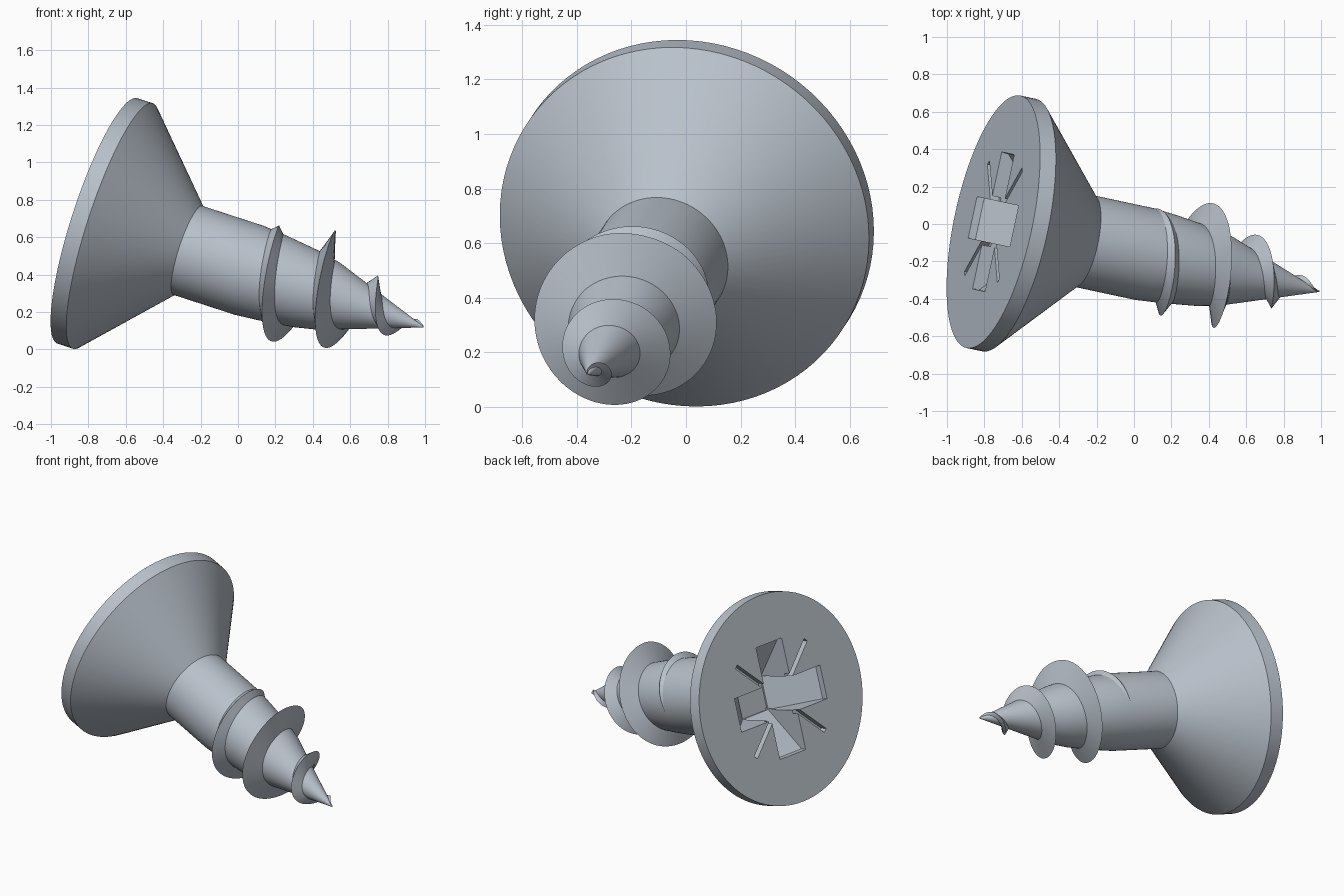
import bpy, bmesh, math
from mathutils import Vector, Matrix

if "Cube" in bpy.data.objects:
    bpy.data.objects.remove(bpy.data.objects["Cube"])

# Screw frame: local z runs from the head face to the tip
AXIS = Vector((0.9315, -0.199, -0.303)).normalized()
SIDE = Vector((0, 0, 1)).cross(AXIS).normalized()
UP = AXIS.cross(SIDE)
FRAME = Matrix.Translation((-0.752, 0.012, 0.687)) @ Matrix((SIDE, UP, AXIS)).transposed().to_4x4()

steel = bpy.data.materials.new("blue grey steel")
steel.use_nodes = True
COLOUR = (0.48, 0.53, 0.59, 1)
steel.diffuse_color = COLOUR
steel.node_tree.nodes["Principled BSDF"].inputs["Base Color"].default_value = COLOUR


def make_object(name, bm):
    bmesh.ops.recalc_face_normals(bm, faces=bm.faces)
    mesh = bpy.data.meshes.new(name)
    bm.to_mesh(mesh)
    bm.free()
    mesh.materials.append(steel)
    ob = bpy.data.objects.new(name, mesh)
    bpy.context.collection.objects.link(ob)
    ob.matrix_world = FRAME
    return ob


def smooth(ob):
    bpy.ops.object.select_all(action='DESELECT')
    ob.select_set(True)
    bpy.context.view_layer.objects.active = ob
    bpy.ops.object.shade_smooth_by_angle(angle=math.radians(30))


def lathe(name, profile, sides=96):
    """Closed turned solid from (distance, radius) points."""
    bm = bmesh.new()
    rings = []
    for t, r in profile:
        rings.append([bm.verts.new((r * math.cos(k * math.tau / sides),
                                    r * math.sin(k * math.tau / sides), t)) for k in range(sides)])
    for a, b in zip(rings, rings[1:]):
        for k in range(sides):
            n = (k + 1) % sides
            bm.faces.new((a[k], a[n], b[n], b[k]))
    bm.faces.new(rings[0])
    bm.faces.new(rings[-1])
    return make_object(name, bm)


def bar_cutter(name, outline, width, angle):
    """Outline in (reach, depth) extruded across the width, turned about the axis."""
    bm = bmesh.new()
    face = bm.faces.new([bm.verts.new((u, -width / 2, d)) for u, d in outline])
    new = bmesh.ops.extrude_face_region(bm, geom=[face])["geom"]
    bmesh.ops.translate(bm, vec=(0, width, 0), verts=[v for v in new if isinstance(v, bmesh.types.BMVert)])
    bmesh.ops.rotate(bm, matrix=Matrix.Rotation(angle, 3, 'Z'), verts=bm.verts)
    ob = make_object(name, bm)
    ob.hide_render = True
    return ob


def interp(points, t):
    for (t0, r0), (t1, r1) in zip(points, points[1:]):
        if t <= t1:
            return r0 + (r1 - r0) * max(0, t - t0) / (t1 - t0)
    return points[-1][1]


# Countersunk head with a cross recess
head = lathe("head", [(0, 0.69), (0.09, 0.69), (0.52, 0.25)])
arm = [(-0.38, -0.05), (0.38, -0.05), (0.37, 0.04), (0.1, 0.3), (-0.1, 0.3), (-0.37, 0.04)]
slot = [(-0.43, -0.05), (0.43, -0.05), (0.43, 0.05), (-0.43, 0.05)]
for i in range(4):
    outline, width = (slot, 0.03) if i % 2 else (arm, 0.225)
    cutter = bar_cutter("recess_cutter", outline, width, i * math.pi / 4)
    mod = head.modifiers.new("recess", 'BOOLEAN')
    mod.object, mod.operation, mod.solver = cutter, 'DIFFERENCE', 'EXACT'
    bpy.context.view_layer.objects.active = head
    bpy.ops.object.modifier_apply(modifier=mod.name)
    bpy.data.objects.remove(cutter)
smooth(head)

# Shank tapering to the point
body = [(0.5, 0.25), (0.87, 0.25), (1.0, 0.239), (1.2, 0.215), (1.33, 0.188), (1.87, 0.003)]
smooth(lathe("shank", body))

# Helical thread with a triangular section
crest = [(0.8, 0.235), (0.88, 0.252), (1.04, 0.307), (1.13, 0.332), (1.22, 0.35),
         (1.26, 0.345), (1.87, 0.008)]
START, END, PITCH, STEPS = 0.8, 1.865, 0.299, 400
bm = bmesh.new()
sections = []
for i in range(STEPS + 1):
    t = START + (END - START) * i / STEPS
    angle = math.tau * (t - 0.88) / PITCH
    half = 0.05 * min(1, 0.15 + (END - t) * 2.5)
    section = []
    for z, r in ((t - half, interp(body, t - half) * 0.94), (t, interp(crest, t)),
                 (t + half, interp(body, t + half) * 0.94)):
        section.append(bm.verts.new((r * math.cos(angle), r * math.sin(angle), z)))
    sections.append(section)
for a, b in zip(sections, sections[1:]):
    for k in range(3):
        n = (k + 1) % 3
        bm.faces.new((a[k], a[n], b[n], b[k]))
bm.faces.new(sections[0])
bm.faces.new(sections[-1])
smooth(make_object("thread", bm))
